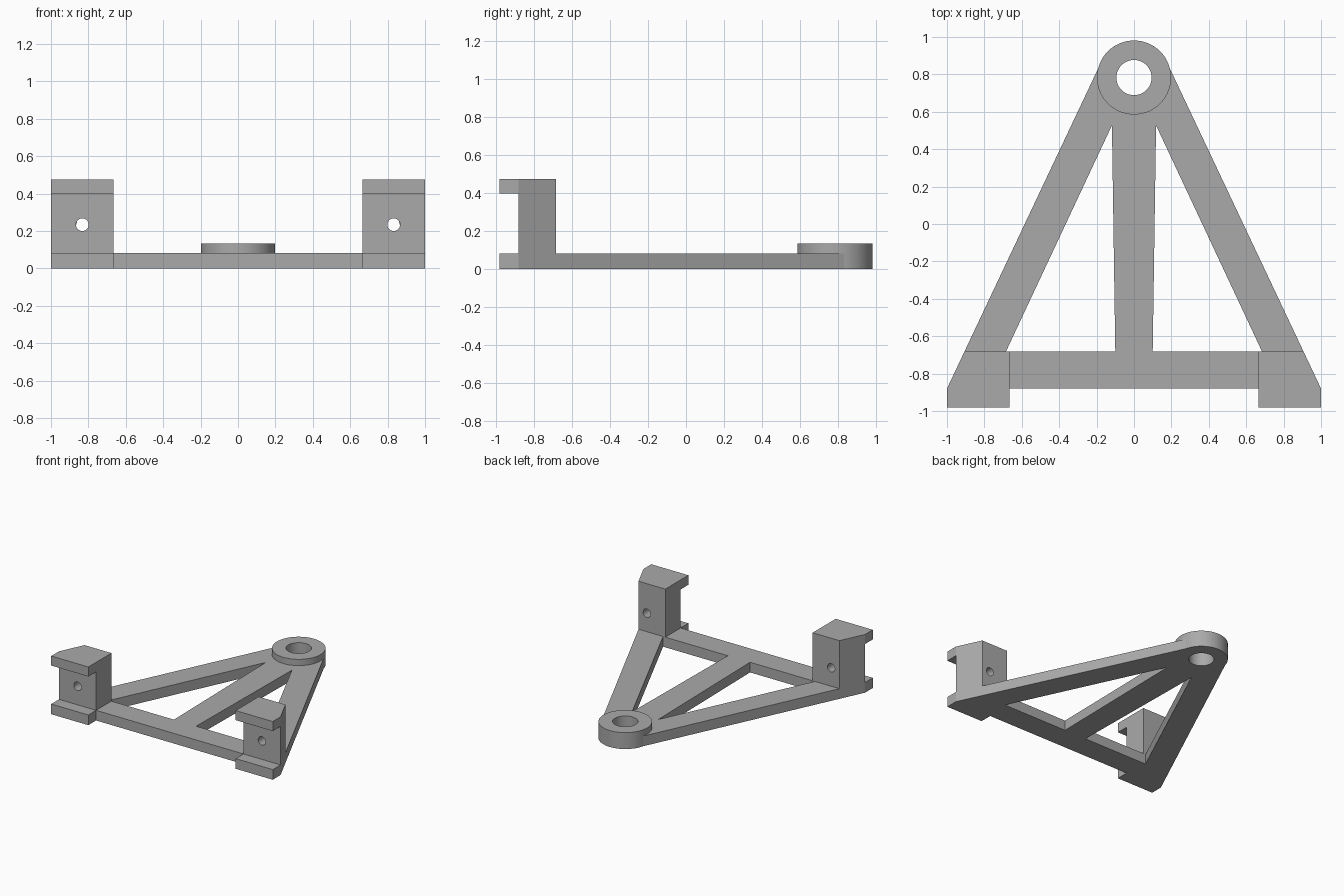
import bpy, bmesh
from math import sin, cos, pi, radians
from mathutils import Matrix

if "Cube" in bpy.data.objects:
    bpy.data.objects.remove(bpy.data.objects["Cube"], do_unlink=True)

grey = bpy.data.materials.new("light grey")
grey.use_nodes = True
grey.diffuse_color = (0.4, 0.4, 0.4, 1)
grey.node_tree.nodes["Principled BSDF"].inputs["Base Color"].default_value = (0.4, 0.4, 0.4, 1)

# Shared dimensions
FRONT, STEP, REAR = -0.98, -0.88, -0.683
BASE, LIP, TOP = 0.083, 0.397, 0.475
INNER, OUTER = 0.665, 1.0
EYE_Y, EYE_R, BORE_R = 0.783, 0.198, 0.094


def arc(cx, cy, r, start=0, end=360, steps=64):
    """Points along a circular arc; a full circle leaves out the repeated end."""
    full = end - start == 360
    count = steps if full else steps + 1
    angles = [radians(start + (end - start) * i / steps) for i in range(count)]
    return [(cx + r * cos(a), cy + r * sin(a)) for a in angles]


def mirrored(points):
    return [(-x, y) for x, y in reversed(points)]


def plate(name, loops, low, high, upright=False):
    """Extrude an outline with holes along z, or along y when upright."""
    curve = bpy.data.curves.new(name, "CURVE")
    curve.dimensions = "2D"
    curve.fill_mode = "BOTH"
    curve.extrude = (high - low) / 2
    for loop in loops:
        spline = curve.splines.new("POLY")
        spline.points.add(len(loop) - 1)
        for point, (x, y) in zip(spline.points, loop):
            point.co = (x, y, 0, 1)
        spline.use_cyclic_u = True
    helper = bpy.data.objects.new(name + " outline", curve)
    bpy.context.collection.objects.link(helper)
    graph = bpy.context.evaluated_depsgraph_get()
    mesh = bpy.data.meshes.new_from_object(helper.evaluated_get(graph))
    bpy.data.objects.remove(helper, do_unlink=True)
    bpy.data.curves.remove(curve)

    place = Matrix.Translation((0, 0, (low + high) / 2))
    if upright:
        place = Matrix.Translation((0, (low + high) / 2, 0)) @ Matrix.Rotation(pi / 2, 4, "X")
    mesh.transform(place)
    bm = bmesh.new()
    bm.from_mesh(mesh)
    bmesh.ops.remove_doubles(bm, verts=bm.verts, dist=0.0001)
    bmesh.ops.recalc_face_normals(bm, faces=bm.faces)
    bm.to_mesh(mesh)
    bm.free()
    mesh.name = name
    mesh.materials.clear()
    mesh.materials.append(grey)
    obj = bpy.data.objects.new(name, mesh)
    bpy.context.collection.objects.link(obj)
    return obj


def rectangle(x0, x1, y0, y1):
    return [(x0, y0), (x1, y0), (x1, y1), (x0, y1)]


# Flat A-shaped frame with feet, rounded apex, two windows and a bore
half = [(INNER, STEP), (INNER, FRONT), (OUTER, FRONT), (OUTER, STEP)]
outline = half + arc(0, EYE_Y, EYE_R, 14, 166, 32) + mirrored(half)
window = [(0.1, REAR), (0.685, REAR), (0.118, 0.527)]
bore = arc(0, EYE_Y, BORE_R)
parts = [plate("frame", [outline, window, mirrored(window), bore], 0, BASE)]

# Raised ring around the apex bore
parts.append(plate("apex_ring", [arc(0, EYE_Y, EYE_R), bore], BASE, 0.134))

# Drilled uprights with tapered outer sides, and the clamping lips on top
for side, sign in (("left", 1), ("right", -1)):
    x0, x1 = sorted((sign * INNER, sign * OUTER))
    hole = arc((x0 + x1) / 2, 0.234, 0.034, steps=48)
    upright = plate(side + "_upright", [rectangle(x0, x1, BASE, TOP), hole],
                    STEP, REAR, upright=True)
    for v in upright.data.vertices:
        if abs(v.co.x) > OUTER - 0.01 and v.co.y > REAR - 0.01:
            v.co.x = sign * 0.907
    parts.append(upright)
    parts.append(plate(side + "_lip", [rectangle(x0, x1, FRONT, STEP)], LIP, TOP))

# Smooth the round walls, keep every real edge crisp
bpy.ops.object.select_all(action="DESELECT")
for obj in parts:
    obj.select_set(True)
bpy.context.view_layer.objects.active = parts[0]
bpy.ops.object.shade_smooth_by_angle(angle=radians(8))
